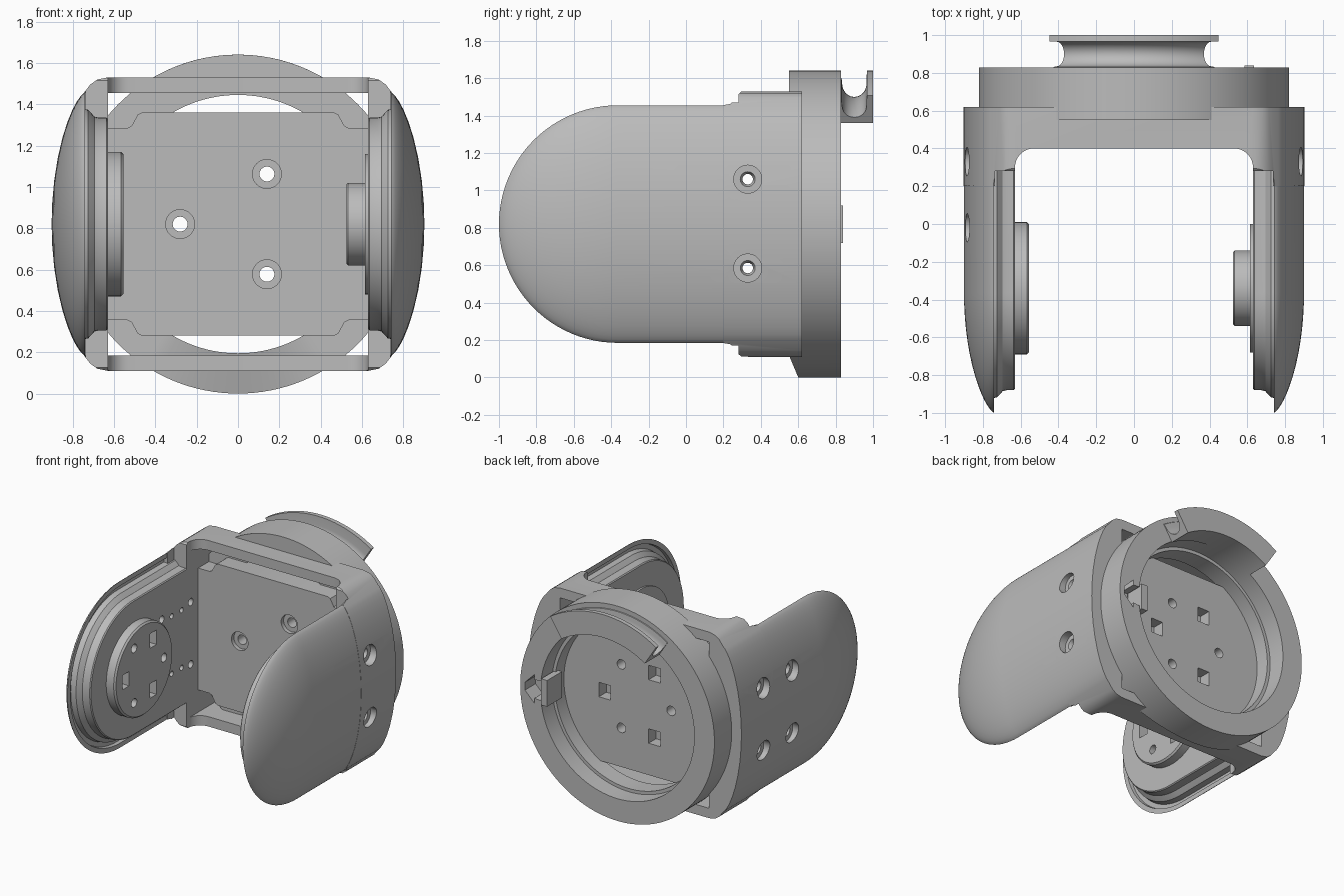
import bpy, bmesh
from math import sin, cos, pi, radians

cube = bpy.data.objects.get("Cube")
if cube:
    bpy.data.objects.remove(cube, do_unlink=True)

grey = bpy.data.materials.new("satin_grey")
grey.use_nodes = True
grey.diffuse_color = (0.5, 0.5, 0.5, 1)
grey.node_tree.nodes["Principled BSDF"].inputs["Base Color"].default_value = (0.5, 0.5, 0.5, 1)

MID = 0.82      # height of the main axis
WALL = 0.63     # inner face of the side walls


def finish(name, bm):
    bmesh.ops.remove_doubles(bm, verts=bm.verts, dist=1e-5)
    bmesh.ops.recalc_face_normals(bm, faces=bm.faces)
    mesh = bpy.data.meshes.new(name)
    bm.to_mesh(mesh)
    bm.free()
    mesh.materials.append(grey)
    ob = bpy.data.objects.new(name, mesh)
    bpy.context.collection.objects.link(ob)
    return ob


def skin(name, rows, wrap_rows=False, wrap_cols=False, cap=None):
    """Quads between rows of points; cap is 'ends', 'bridge' or None."""
    bm = bmesh.new()
    g = [[bm.verts.new(p) for p in row] for row in rows]
    n, m = len(g), len(g[0])
    for i in range(n if wrap_rows else n - 1):
        a, b = g[i], g[(i + 1) % n]
        for j in range(m if wrap_cols else m - 1):
            k = (j + 1) % m
            bm.faces.new((a[j], a[k], b[k], b[j]))
    if cap == "ends":
        bm.faces.new(g[0])
        bm.faces.new(g[-1])
    elif cap == "bridge":
        bm.faces.new(g[0] + g[-1][::-1])
    return finish(name, bm)


def prism(name, pts, axis, lo, hi):
    place = {"x": lambda u, v, t: (t, u, v), "y": lambda u, v, t: (u, t, v),
             "z": lambda u, v, t: (u, v, t)}[axis]
    rows = [[place(u, v, t) for u, v in pts] for t in (lo, hi)]
    return skin(name, rows, wrap_cols=True, cap="ends")


def box(name, x, y, z):
    return prism(name, [(x[0], y[0]), (x[1], y[0]), (x[1], y[1]), (x[0], y[1])], "z", *z)


def lathe(name, prof, axis, c, seg=96, ring=False, arc=None):
    """Turn (radius, position) points about the x or y axis through c."""
    a0, a1 = arc or (0, 2 * pi)
    rows = []
    for i in range(seg + 1 if arc else seg):
        a = a0 + (a1 - a0) * i / seg
        rows.append([(t, c[0] + r * cos(a), c[1] + r * sin(a)) if axis == "x"
                     else (c[0] + r * cos(a), t, c[1] + r * sin(a)) for r, t in prof])
    return skin(name, rows, not arc, ring, "ends" if arc else None)


def boolean(ob, cutters, op="DIFFERENCE"):
    for c in cutters:
        mod = ob.modifiers.new("cut", "BOOLEAN")
        mod.operation, mod.solver, mod.object = op, "EXACT", c
        bpy.ops.object.select_all(action="DESELECT")
        bpy.context.view_layer.objects.active = ob
        ob.select_set(True)
        bpy.ops.object.modifier_apply(modifier=mod.name)


def drop(cutters):
    for c in cutters:
        bpy.data.objects.remove(c, do_unlink=True)


def dome(r):
    return 0.74 + 0.16 * max(0, 1 - r * r) ** 0.7


# Main body: rounded front outline trimmed by a side profile
quarter = [(WALL, 0.71), (0.68, 0.70), (0.715, 0.675)]
quarter += [(dome(r) + 0.002, 0.635 * r) for r in (0.995, 0.97, 0.93, 0.87, 0.78, 0.66, 0.5, 0.33, 0.16)]
half = quarter + [(0.902, 0)] + [(x, -z) for x, z in quarter[::-1]]
outline = [(x, MID + z) for x, z in half] + [(-x, MID + z) for x, z in half[::-1]]
body = prism("yoke_body", outline, "y", 0.18, 0.62)
top = [(0.2, 0.636), (0.235, 0.642), (0.26, 0.66), (0.275, 0.69), (0.295, 0.708), (0.64, 0.72)]
side = [(y, MID + z) for y, z in top] + [(y, MID - z) for y, z in top[::-1]]
trim = prism("trim", side, "x", -1, 1)
corner = [(0.53 + 0.1 * cos(a), 0.30 + 0.1 * sin(a)) for a in [radians(10 * i) for i in range(10)]]
mouth = [(WALL, 0)] + corner + [(-x, y) for x, y in corner[::-1]] + [(-WALL, 0)]
cuts = [prism("mouth", mouth, "z", -1, 3),
        box("step", (-0.735, 0.735), (0, 0.28), (-1, 3)),
        box("window", (-WALL, WALL), (0.2, 0.8), (0.185, 1.455))]
boolean(body, [trim], "INTERSECT")
boolean(body, cuts)
drop(cuts + [trim])

# Side arms: domed shell, rim, groove and raised inner plate
section = [(0.635 * r, dome(r)) for r in (0, 0.1, 0.2, 0.3, 0.4, 0.5, 0.6, 0.7, 0.78, 0.85, 0.9, 0.94, 0.97, 0.99, 1)]
section += [(0.6, 0.74), (0.595, 0.765), (0.56, 0.765), (0.553, 0.725), (0.535, 0.708),
            (0.52, 0.695), (0.515, 0.675), (0.515, 0.637), (0.508, WALL), (0, WALL)]
arms = {}
for label, s in (("left", 1), ("right", -1)):
    rows = [[(s * x, 0.6, MID + r) for r, x in section]]
    for i in range(49):
        a = pi / 2 + pi * i / 48
        rows.append([(s * x, -0.365 + r * cos(a), MID + r * sin(a)) for r, x in section])
    rows.append([(s * x, 0.6, MID - r) for r, x in section])
    arms[s] = skin(label + "_arm", rows, cap="bridge")

# Stepped screw holes through the arms
bore = [(0, 0.5), (0.028, 0.5), (0.028, 0.81), (0.04, 0.835), (0.075, 0.835), (0.075, 1), (0, 1)]
for s, ys in ((1, (0.33,)), (-1, (0.33, -0.02))):
    cuts = [lathe("bore", [(r, s * x) for r, x in bore], "x", (y, z), 32)
            for y in ys for z in (0.585, 1.06)]
    boolean(body, cuts)
    boolean(arms[s], cuts)
    drop(cuts)

# Small pilot holes inside the right arm
cuts = [lathe("pilot", [(0, -0.5), (0.02, -0.5), (0.02, -0.7), (0, -0.7)], "x", (y, z), 16)
        for y in (0.1, 0.22) for z in (0.6, 1.04)]
boolean(arms[-1], cuts)
drop(cuts)

# Hubs on the arms
small_hub = lathe("left_hub", [(0, 0.65), (0.34, 0.65), (0.34, 0.615), (0.2, 0.615), (0.2, 0.533),
                               (0.192, 0.525), (0, 0.525)], "x", (-0.34, MID))
big_hub = lathe("right_hub", [(0, -0.65), (0.35, -0.65), (0.35, -0.567), (0.338, -0.555),
                              (0, -0.555)], "x", (-0.34, MID))
cuts = []
for i in range(3):
    a = 2 * pi * i / 3
    y, z = -0.34 + 0.24 * cos(a), MID + 0.24 * sin(a)
    cuts.append(lathe("hole", [(0, -0.62), (0.033, -0.62), (0.033, -0.5), (0, -0.5)], "x", (y, z), 24))
    y, z = -0.34 - 0.22 * cos(a), MID - 0.22 * sin(a)
    cuts.append(box("slot", (-0.62, -0.5), (y - 0.04, y + 0.04), (z - 0.055, z + 0.055)))
boolean(big_hub, cuts)
drop(cuts)

# Back plate with stepped ends, three screw holes and three rear pockets
edge = [(0.64, 0.465), (0.535, 0.465), (0.515, 0.475), (0.485, 0.53), (0.465, 0.54)]
upper = edge + [(-x, z) for x, z in edge[::-1]]
plate = prism("back_plate", [(x, MID + z) for x, z in upper] + [(x, MID - z) for x, z in upper[::-1]],
              "y", 0.42, 0.58)
screw = [(0, 0.3), (0.07, 0.3), (0.07, 0.45), (0.036, 0.45), (0.036, 0.7), (0, 0.7)]
cuts = []
for i in range(3):
    a = pi + 2 * pi * i / 3
    x, z = 0.28 * cos(a), 0.28 * sin(a)
    cuts.append(lathe("screw", screw, "y", (x, MID + z), 32))
    cuts.append(box("pocket", (-x - 0.05, -x + 0.05), (0.49, 0.7), (MID - z - 0.055, MID - z + 0.055)))
boolean(plate, cuts)
drop(cuts)

# Rear ring with an inner ledge, its lowest front edge sloped back
ring = lathe("rear_ring", [(0.82, 0.55), (0.82, 0.828), (0.65, 0.828), (0.65, 0.69), (0.625, 0.69),
                           (0.625, 0.55)], "y", (0, MID), 128, ring=True)
for v in ring.data.vertices:
    if v.co.y < 0.56 and v.co.z < 0.12:
        v.co.y += (0.12 - v.co.z) * 0.42
notch = prism("notch", [(0.6, 0.74), (0.7, 0.75), (0.7, 0.71), (0.78, 0.79), (0.78, 0.85),
                        (0.7, 0.93), (0.7, 0.89), (0.6, 0.9)], "y", 0.7, 1)
boolean(ring, [notch])
drop([notch])
latch = box("latch_tab", (0.585, 0.635), (0.66, 0.84), (0.72, 0.92))

# Hooked clip above the ring
groove = [(0.75 - 0.07 * sin(a), 0.9 - 0.065 * cos(a)) for a in [pi * i / 12 for i in range(13)]]
clip = lathe("top_clip", [(0.645, 0.82), (0.79, 0.82), (0.78, 0.832)] + groove +
             [(0.82, 0.967), (0.82, 1), (0.645, 1)], "y", (0, MID), 40, ring=True,
             arc=(radians(57), radians(123)))

# Smooth curved faces while keeping crisp edges
bpy.ops.object.select_all(action="DESELECT")
for ob in (body, *arms.values(), small_hub, big_hub, plate, ring, latch, clip):
    ob.select_set(True)
    bpy.context.view_layer.objects.active = ob
bpy.ops.object.shade_smooth_by_angle(angle=radians(30))
